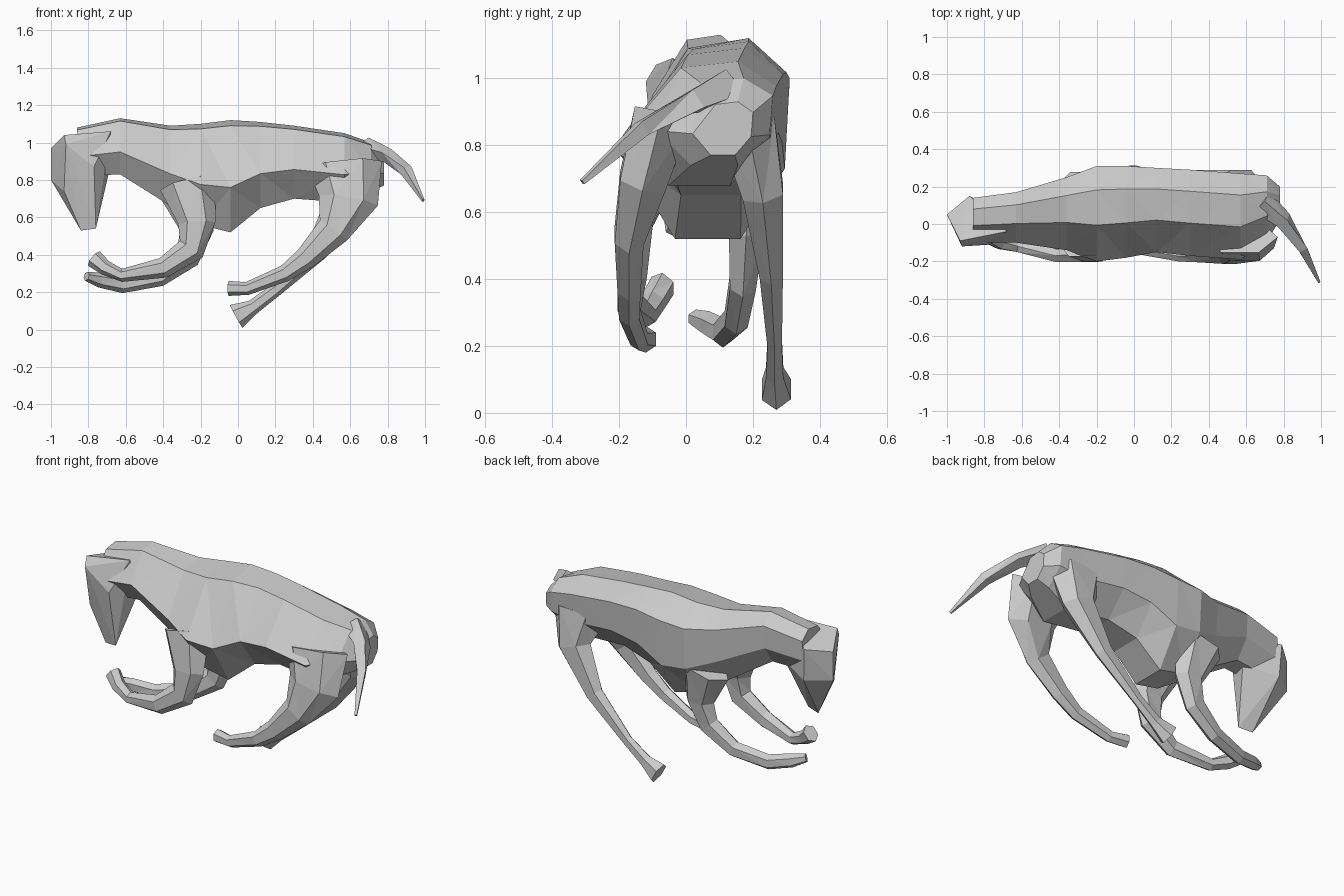
import bpy, bmesh, math
from mathutils import Vector

cube = bpy.data.objects.get("Cube")
if cube:
    bpy.data.objects.remove(cube, do_unlink=True)

grey = bpy.data.materials.new("plain_grey")
grey.use_nodes = True
grey.diffuse_color = (0.6, 0.6, 0.6, 1)
grey.node_tree.nodes["Principled BSDF"].inputs["Base Color"].default_value = (0.6, 0.6, 0.6, 1)


def finish(name, bm):
    """Triangulate into flat facets and turn the mesh into an object."""
    bmesh.ops.triangulate(bm, faces=bm.faces[:])
    bmesh.ops.recalc_face_normals(bm, faces=bm.faces[:])
    mesh = bpy.data.meshes.new(name)
    bm.to_mesh(mesh)
    bm.free()
    mesh.materials.append(grey)
    obj = bpy.data.objects.new(name, mesh)
    bpy.context.collection.objects.link(obj)
    return obj


def loft(name, rings):
    """Skin a list of equal-length point rings and cap both ends."""
    bm = bmesh.new()
    loops = [[bm.verts.new(p) for p in ring] for ring in rings]
    count = len(loops[0])
    for a, b in zip(loops, loops[1:]):
        for i in range(count):
            j = (i + 1) % count
            bm.faces.new((a[i], a[j], b[j], b[i]))
    bm.faces.new(loops[0])
    bm.faces.new(loops[-1])
    return finish(name, bm)


def limb(name, path, sides=6):
    """Tapered limb; each step is x, y, z, depth radius, width radius."""
    centres = [Vector(step[:3]) for step in path]
    last = len(path) - 1
    rings = []
    for i, step in enumerate(path):
        along = (centres[min(i + 1, last)] - centres[max(i - 1, 0)]).normalized()
        across = Vector((0, 1, 0))
        across = (across - along * across.dot(along)).normalized()
        deep = along.cross(across)
        ring = []
        for k in range(sides):
            angle = math.tau * k / sides
            ring.append(centres[i] + deep * math.cos(angle) * step[3]
                        + across * math.sin(angle) * step[4])
        rings.append(ring)
    return loft(name, rings)


def hull(name, points):
    """Faceted solid wrapped around a few corner points."""
    bm = bmesh.new()
    for p in points:
        bm.verts.new(p)
    result = bmesh.ops.convex_hull(bm, input=bm.verts[:])
    inside = [v for v in result["geom_interior"] if isinstance(v, bmesh.types.BMVert)]
    bmesh.ops.delete(bm, geom=inside, context="VERTS")
    return finish(name, bm)


# Body: one leaning outline, stretched to fit each station
outline = [(0.75, 1), (1, 0.8), (0.97, 0.35), (0.7, 0), (0.3, 0), (0, 0.4), (0.38, 0.95)]
stations = [  # x, top, bottom, left, right
    (-0.86, 1.08, 0.82, 0.14, -0.1),
    (-0.63, 1.13, 0.83, 0.17, -0.1),
    (-0.36, 1.09, 0.66, 0.25, -0.14),
    (-0.2, 1.1, 0.56, 0.31, -0.2),
    (-0.04, 1.12, 0.52, 0.31, -0.18),
    (0.12, 1.11, 0.65, 0.3, -0.15),
    (0.3, 1.09, 0.7, 0.29, -0.17),
    (0.57, 1.05, 0.68, 0.27, -0.19),
    (0.71, 1, 0.74, 0.26, -0.09),
    (0.78, 0.93, 0.77, 0.2, 0.02),
]
loft("body", [[(x, right + (left - right) * s, bottom + (top - bottom) * t)
               for s, t in outline] for x, top, bottom, left, right in stations])

# Head: broad brow narrowing to a hanging muzzle
hull("head", [
    (-0.93, -0.09, 1.04), (-1, 0.05, 0.97), (-1, 0.05, 0.8), (-0.93, -0.06, 0.74),
    (-0.88, 0.15, 0.99), (-0.87, 0.14, 0.8), (-0.68, -0.04, 1.06), (-0.69, 0.06, 0.84),
    (-0.84, -0.04, 0.53), (-0.76, -0.06, 0.54), (-0.77, -0.11, 0.87), (-0.92, -0.12, 0.99),
])

# Tail
limb("tail", [
    (0.68, 0.12, 0.97, 0.06, 0.07), (0.8, 0.02, 0.93, 0.04, 0.05),
    (0.9, -0.13, 0.85, 0.035, 0.03), (0.99, -0.31, 0.69, 0.008, 0.01),
], sides=4)

# Hind legs
limb("left_hind_leg", [
    (0.56, 0.18, 0.86, 0.18, 0.1), (0.57, 0.23, 0.66, 0.11, 0.07),
    (0.42, 0.255, 0.42, 0.06, 0.04), (0.2, 0.265, 0.21, 0.035, 0.025),
    (0.08, 0.265, 0.12, 0.04, 0.03), (-0.01, 0.27, 0.07, 0.07, 0.05),
])
limb("right_hind_leg", [
    (0.57, -0.07, 0.88, 0.2, 0.1), (0.59, -0.13, 0.69, 0.16, 0.08),
    (0.51, -0.17, 0.53, 0.09, 0.05), (0.36, -0.17, 0.38, 0.06, 0.04),
    (0.25, -0.17, 0.3, 0.045, 0.035), (0.05, -0.14, 0.22, 0.035, 0.03),
    (-0.05, -0.12, 0.22, 0.04, 0.035),
])

# Forelegs
limb("left_foreleg", [
    (-0.27, 0.2, 0.74, 0.15, 0.09), (-0.22, 0.18, 0.53, 0.09, 0.06),
    (-0.27, 0.17, 0.39, 0.07, 0.045), (-0.42, 0.15, 0.28, 0.05, 0.04),
    (-0.62, 0.11, 0.24, 0.045, 0.035), (-0.74, 0.07, 0.265, 0.04, 0.035),
    (-0.81, 0.03, 0.285, 0.025, 0.03),
])
limb("right_foreleg", [
    (-0.27, -0.09, 0.78, 0.15, 0.1), (-0.22, -0.15, 0.57, 0.1, 0.06),
    (-0.25, -0.16, 0.43, 0.075, 0.05), (-0.4, -0.17, 0.33, 0.055, 0.04),
    (-0.62, -0.12, 0.29, 0.035, 0.035), (-0.71, -0.1, 0.33, 0.04, 0.04),
    (-0.77, -0.07, 0.38, 0.05, 0.04),
])
